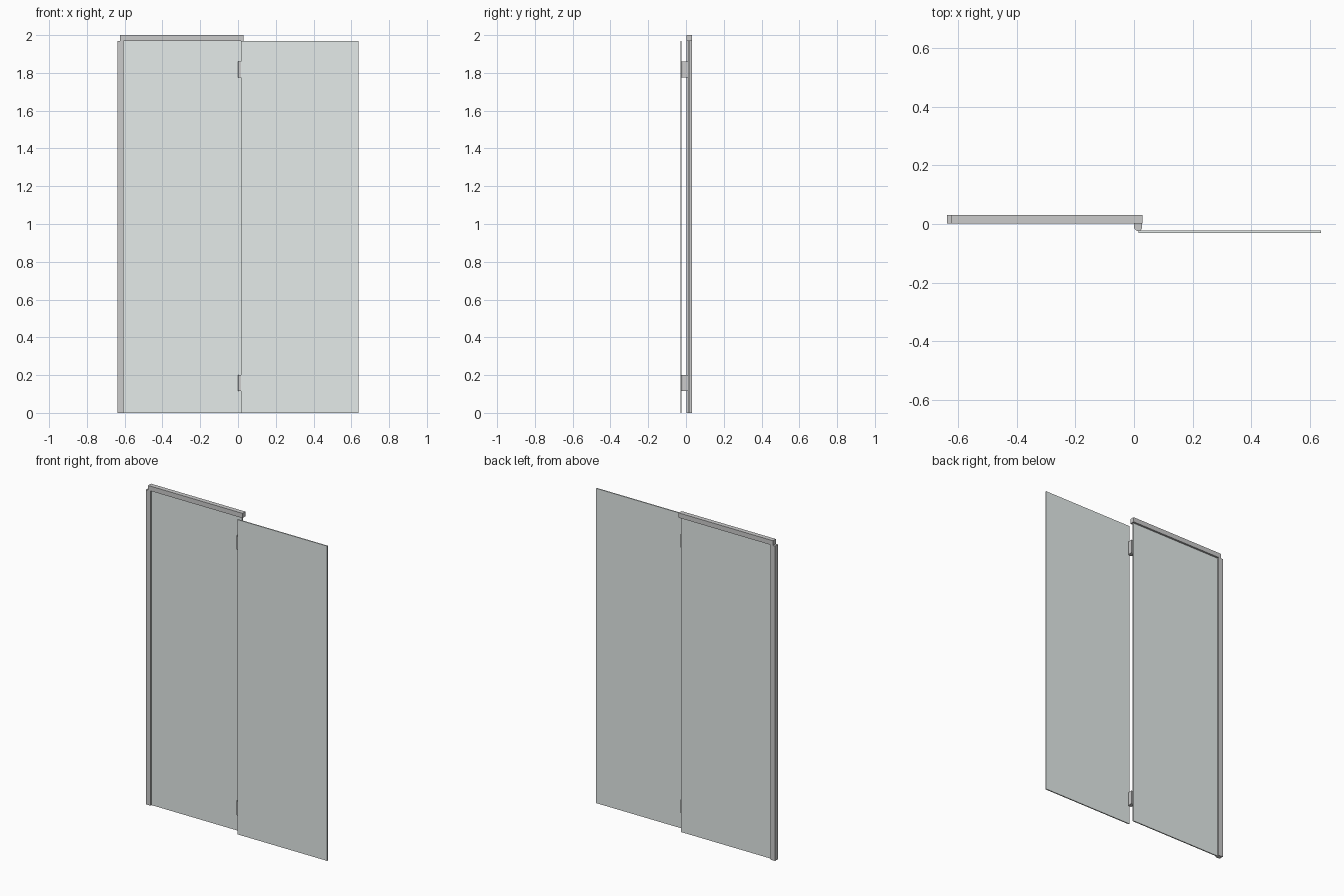
import bpy, bmesh, math

if "Cube" in bpy.data.objects:
    bpy.data.objects.remove(bpy.data.objects["Cube"])


def material(name, color):
    mat = bpy.data.materials.new(name)
    mat.diffuse_color = color
    mat.use_nodes = True
    mat.node_tree.nodes["Principled BSDF"].inputs["Base Color"].default_value = mat.diffuse_color
    return mat


glass = material("glass", (0.78, 0.83, 0.82, 1))
metal = material("pale_metal", (0.75, 0.75, 0.76, 1))


def prism(name, pts, z0, z1, mat):
    """Extrude a plan outline from z0 to z1."""
    bm = bmesh.new()
    face = bm.faces.new([bm.verts.new((x, y, z0)) for x, y in pts])
    top = bmesh.ops.extrude_face_region(bm, geom=[face])["geom"]
    bmesh.ops.translate(bm, vec=(0, 0, z1 - z0),
                        verts=[v for v in top if isinstance(v, bmesh.types.BMVert)])
    bmesh.ops.recalc_face_normals(bm, faces=bm.faces)
    mesh = bpy.data.meshes.new(name)
    bm.to_mesh(mesh)
    bm.free()
    mesh.materials.append(mat)
    obj = bpy.data.objects.new(name, mesh)
    bpy.context.collection.objects.link(obj)
    return obj


def box(name, x0, x1, y0, y1, z0, z1, mat):
    return prism(name, [(x0, y0), (x1, y0), (x1, y1), (x0, y1)], z0, z1, mat)


def arc(cx, cy, r, a0, a1, n=16):
    return [(cx + r * math.cos(math.radians(a0 + (a1 - a0) * i / n)),
             cy + r * math.sin(math.radians(a0 + (a1 - a0) * i / n))) for i in range(n + 1)]


# Frame: wall upright and overlapping head rail
box("wall_profile", -0.638, -0.607, 0.002, 0.031, 0, 1.97, metal)
box("top_rail", -0.624, 0.029, 0.002, 0.031, 1.97, 2.0, metal)

# Glass: fixed pane inside the frame, door pane set forward
box("fixed_pane", -0.615, 0.020, 0.012, 0.019, 0, 1.975, glass)
box("door_pane", 0.016, 0.638, -0.030, -0.023, 0, 1.97, glass)

# Hinges: D-shaped blocks bridging the two panes
r = 0.014
hinge = [(0.0, 0.012)] + arc(r, -0.0235 + r, r, 180, 360) + [(2 * r, 0.012)]
for label, z in (("lower", 0.115), ("upper", 1.775)):
    obj = prism(label + "_hinge", hinge, z, z + 0.085, metal)
    bpy.context.view_layer.objects.active = obj
    obj.select_set(True)
    bpy.ops.object.shade_smooth_by_angle(angle=math.radians(30))
    obj.select_set(False)
